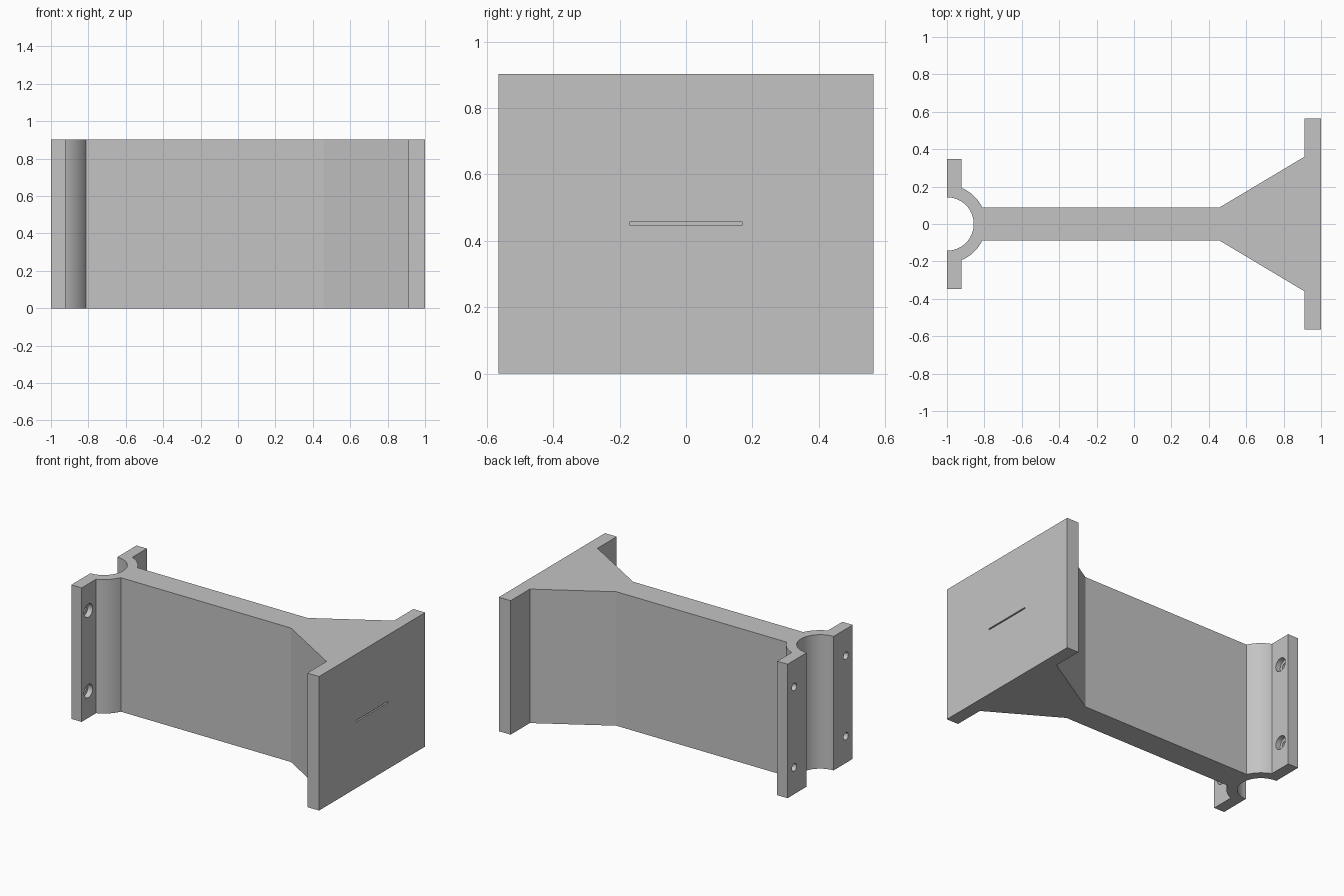
import bpy
import bmesh
from math import sin, cos, asin, acos, pi
from mathutils import Matrix, Vector

cube = bpy.data.objects.get("Cube")
if cube:
    bpy.data.objects.remove(cube, do_unlink=True)

HEIGHT = 0.903
R_IN, R_OUT = 0.143, 0.208       # half-round saddle radii
FLANGE_X = -0.923                # front of the clamp flange
FLANGE_Y = 0.347
WEB_Y = 0.0885
PLATE_X, PLATE_Y = 0.912, 0.565

grey = bpy.data.materials.new("plain grey")
grey.use_nodes = True
colour = (0.55, 0.55, 0.55, 1)
grey.diffuse_color = colour
grey.node_tree.nodes["Principled BSDF"].inputs["Base Color"].default_value = colour


def make_object(name, bm):
    mesh = bpy.data.meshes.new(name)
    bmesh.ops.recalc_face_normals(bm, faces=bm.faces)
    bm.to_mesh(mesh)
    bm.free()
    mesh.materials.append(grey)
    obj = bpy.data.objects.new(name, mesh)
    bpy.context.collection.objects.link(obj)
    return obj


def arc(radius, start, end, steps):
    """Points round the saddle axis at the clamp end."""
    angles = [start + (end - start) * i / steps for i in range(steps + 1)]
    return [(-1 + radius * cos(a), radius * sin(a)) for a in angles]


def cylinder_cutter(name, radius, x_start, x_end, y, z):
    bm = bmesh.new()
    place = Matrix.Translation(((x_start + x_end) / 2, y, z)) @ Matrix.Rotation(pi / 2, 4, "Y")
    bmesh.ops.create_cone(bm, cap_ends=True, segments=32, radius1=radius,
                          radius2=radius, depth=x_end - x_start, matrix=place)
    return make_object(name, bm)


def box_cutter(name, centre, size):
    bm = bmesh.new()
    bmesh.ops.create_cube(bm, size=1, matrix=Matrix.LocRotScale(Vector(centre), None, Vector(size)))
    return make_object(name, bm)


# Half of the plan outline, from the saddle round to the end plate
half = arc(R_IN, 0, pi / 2, 16)
half += [(-1, FLANGE_Y), (FLANGE_X, FLANGE_Y)]
half += arc(R_OUT, acos((FLANGE_X + 1) / R_OUT), asin(WEB_Y / R_OUT), 10)
half += [(0.457, WEB_Y), (PLATE_X, 0.36), (PLATE_X, PLATE_Y), (1, PLATE_Y)]
outline = half + [(x, -y) for x, y in reversed(half[1:])]

# Bracket body extruded upward
bm = bmesh.new()
base = bm.faces.new([bm.verts.new((x, y, 0)) for x, y in outline])
top = bmesh.ops.extrude_face_region(bm, geom=[base], use_keep_orig=True)
bmesh.ops.translate(bm, vec=(0, 0, HEIGHT),
                    verts=[v for v in top["geom"] if isinstance(v, bmesh.types.BMVert)])
bracket = make_object("bracket", bm)

# Counterbored screw holes in both flanges, and the thin slot in the end plate
cutters = [box_cutter("slot_cutter", (0.95, 0, HEIGHT / 2), (0.3, 0.34, 0.009))]
for y in (-0.275, 0.275):
    for z in (0.2 * HEIGHT, 0.8 * HEIGHT):
        cutters.append(cylinder_cutter("hole_cutter", 0.025, -1.05, -0.88, y, z))
        cutters.append(cylinder_cutter("counterbore_cutter", 0.045, -0.958, -0.88, y, z))

bpy.context.view_layer.objects.active = bracket
for cutter in cutters:
    cut = bracket.modifiers.new(cutter.name, "BOOLEAN")
    cut.operation = "DIFFERENCE"
    cut.solver = "EXACT"
    cut.object = cutter
    bpy.ops.object.modifier_apply(modifier=cut.name)
    bpy.data.objects.remove(cutter, do_unlink=True)

# Smooth curved walls, sharp edges elsewhere
bpy.ops.object.select_all(action="DESELECT")
bracket.select_set(True)
bpy.ops.object.shade_smooth_by_angle(angle=pi / 9)
